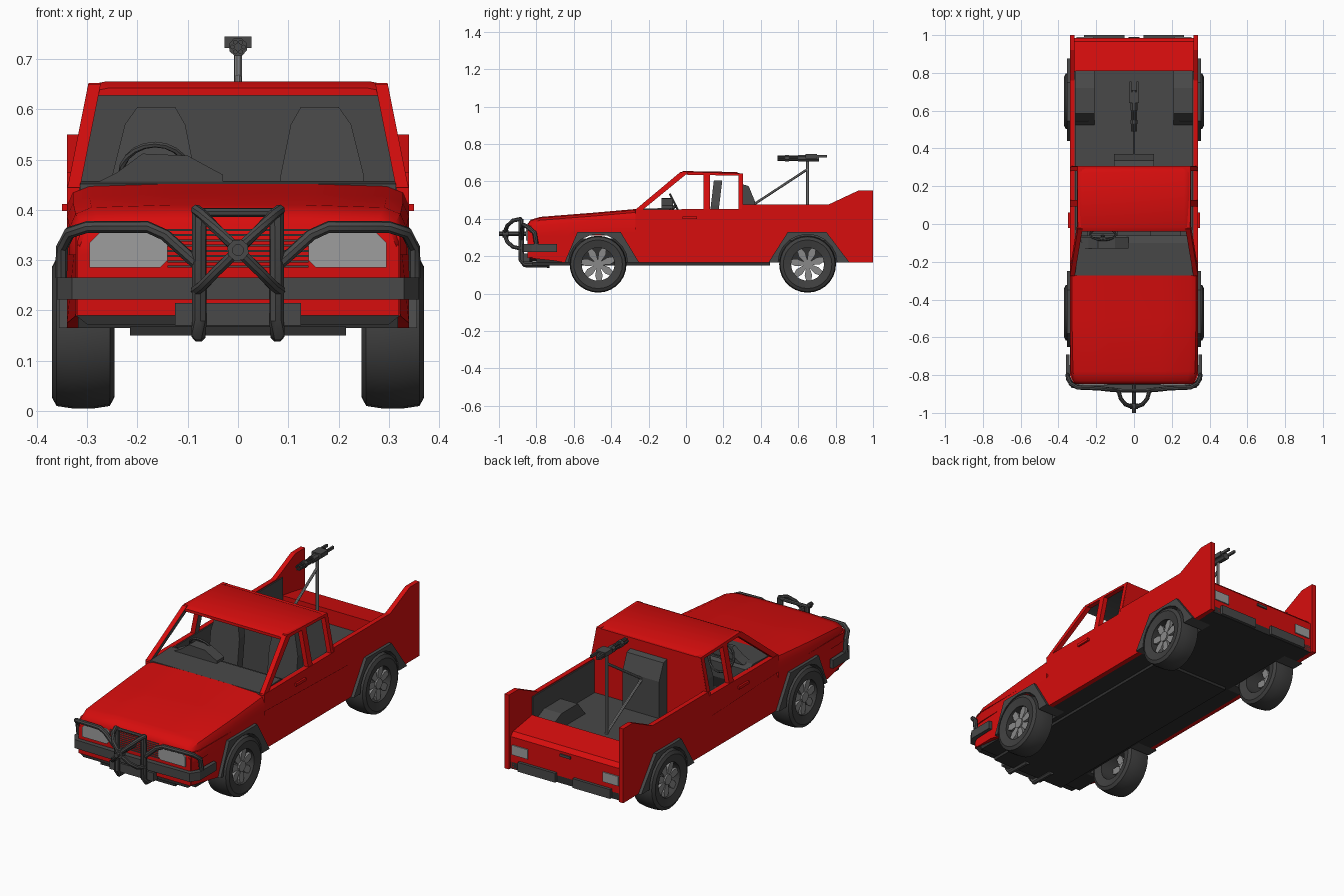
import bpy, bmesh, math
from mathutils import Vector

if "Cube" in bpy.data.objects:
    bpy.data.objects.remove(bpy.data.objects["Cube"])


def material(name, r, g, b):
    m = bpy.data.materials.new(name)
    m.diffuse_color = (r, g, b, 1)
    m.use_nodes = True
    m.node_tree.nodes["Principled BSDF"].inputs["Base Color"].default_value = m.diffuse_color
    return m


RED = material("red_paint", 0.68, 0.004, 0.004)
DARK = material("dark_grey_trim", 0.065, 0.065, 0.065)
TIRE = material("tire_rubber", 0.05, 0.05, 0.05)
UNDER = material("black_underbody", 0.028, 0.028, 0.028)
LAMP = material("lamp_grey", 0.34, 0.34, 0.34)
METAL = material("metal_grey", 0.25, 0.25, 0.25)


def finish(name, bm, mats, mirror=False, smooth=False, rule=None):
    """Turn a bmesh into an object; rule(normal) picks faces for the second material."""
    bmesh.ops.recalc_face_normals(bm, faces=bm.faces)
    bm.normal_update()
    me = bpy.data.meshes.new(name)
    for m in (mats if isinstance(mats, tuple) else (mats,)):
        me.materials.append(m)
    if rule:
        for f in bm.faces:
            f.material_index = 1 if rule(f.normal) else 0
    bm.to_mesh(me)
    bm.free()
    ob = bpy.data.objects.new(name, me)
    bpy.context.collection.objects.link(ob)
    if smooth:
        bpy.ops.object.select_all(action='DESELECT')
        ob.select_set(True)
        bpy.context.view_layer.objects.active = ob
        bpy.ops.object.shade_smooth_by_angle(angle=math.radians(40))
    if mirror:
        ob.modifiers.new("mirror", 'MIRROR').use_mirror_merge = False
    return ob


def loft(name, sections, mats, cyclic=False, **kw):
    """Skin closed cross-sections, capping the ends unless cyclic."""
    bm = bmesh.new()
    rings = [[bm.verts.new(p) for p in s] for s in sections]
    n = len(rings[0])
    pairs = list(zip(rings, rings[1:])) + ([(rings[-1], rings[0])] if cyclic else [])
    for a, b in pairs:
        for i in range(n):
            j = (i + 1) % n
            bm.faces.new((a[i], a[j], b[j], b[i]))
    if not cyclic:
        bm.faces.new(rings[0])
        bm.faces.new(rings[-1])
    return finish(name, bm, mats, **kw)


def prism(name, poly, axis, lo, hi, mats, **kw):
    place = {'x': lambda p, t: (t, p[0], p[1]),
             'y': lambda p, t: (p[0], t, p[1]),
             'z': lambda p, t: (p[0], p[1], t)}[axis]
    return loft(name, [[place(p, t) for p in poly] for t in (lo, hi)], mats, **kw)


def box(name, x0, x1, y0, y1, z0, z1, mats, **kw):
    return prism(name, [(x0, y0), (x1, y0), (x1, y1), (x0, y1)], 'z', z0, z1, mats, **kw)


def tube(name, pts, r, mat, mirror=False, sides=8):
    pts = [Vector(p) for p in pts]
    rings = []
    for i, p in enumerate(pts):
        d = (pts[min(i + 1, len(pts) - 1)] - pts[max(i - 1, 0)]).normalized()
        u = d.cross(Vector((0.31, 0.17, 0.93))).normalized()
        v = d.cross(u)
        rings.append([p + r * (math.cos(a) * u + math.sin(a) * v)
                      for a in (2 * math.pi * k / sides for k in range(sides))])
    return loft(name, rings, mat, mirror=mirror, smooth=True)


def sym(half):
    """Complete a right-half outline (x, z) to a full one."""
    return half + [(-x, z) for x, z in reversed(half)]


# ---- body sides with wheel cut-outs and raised rear fins
F_ARCH = [(-.65, .165), (-.58, .33), (-.35, .33), (-.25, .165)]
R_ARCH = [(.44, .165), (.545, .33), (.75, .33), (.875, .165)]
side = ([(-.84, .19), (-.70, .175)] + F_ARCH + R_ARCH +
        [(1, .165), (1, .55), (.92, .55), (.76, .475), (.30, .475), (.30, .452),
         (-.27, .45), (-.27, .36), (-.80, .36), (-.84, .36)])
body = prism("body_side", side, 'x', .315, .34, RED, mirror=True)
for v in body.data.vertices:
    if v.co.y < -.82:
        v.co.x -= .018
box("door_handle", .338, .35, -.02, .06, .398, .412, RED, mirror=True)

# ---- hood and front end
hood = []
for y, w, z in ((-.848, .315, .372), (-.83, .325, .395), (-.78, .335, .41),
                (-.5, .34, .432), (-.27, .34, .452)):
    hood.append([(x, y, h) for x, h in sym([(w, .31), (w, z - .045), (w * .965, z - .018),
                                           (w * .87, z - .005), (w * .4, z)])])
loft("hood", hood, RED, smooth=True)
box("front_panel", -.32, .32, -.847, -.78, .19, .33, RED)
for i in range(8):
    z = .285 + i * .0105
    box("grille_slot", -.14, .14, -.852, -.846, z, z + .004, DARK)
prism("headlight", [(.14, .30), (.155, .285), (.295, .285), (.295, .335), (.27, .36), (.155, .36),
                    (.14, .345)], 'y', -.856, -.847, LAMP, mirror=True)
prism("chin", sym([(.325, .192), (.30, .172)]), 'y', -.838, -.65, UNDER)

# ---- underbody
box("underbody", -.24, .24, -.80, .985, .165, .20, UNDER)
for y0, y1 in ((-.80, -.65), (-.25, .44), (.875, .985)):
    box("underbody_edge", .23, .318, y0, y1, .165, .20, UNDER, mirror=True)
box("chassis", -.215, .215, -.82, .45, .15, .168, UNDER)

# ---- cab: side window frames leaning inwards, dark on the inside
def lean(z):
    return .338 - (z - .45) * .2


def inside(n):
    return n.x < -.5


FRAME = {"windshield_pillar": [(-.275, .445), (-.235, .445), (.0, .637), (-.03, .65)],
         "middle_pillar": [(.093, .445), (.128, .445), (.128, .64), (.093, .64)],
         "rear_pillar": [(.28, .445), (.305, .445), (.305, .637), (.28, .637)],
         "window_top_rail": [(-.03, .636), (.305, .63), (.305, .642), (-.02, .652)]}
for name, quad in FRAME.items():
    loft(name, [[(lean(z) - d, y, z) for y, z in quad] for d in (0, .025)], (RED, DARK),
         mirror=True, rule=inside)
roof = []
for y, z, w in ((-.04, .642, .285), (-.015, .655, .29), (.27, .65, .29), (.306, .634, .285)):
    roof.append([(x, y, h) for x, h in sym([(w - .03, z - .014), (w + .01, z - .014),
                                           (w, z - .005), (w - .025, z)])])
loft("roof", roof, (RED, DARK), smooth=True, rule=lambda n: n.z < -.5)
prism("cab_back", sym([(.315, .20), (.335, .45), (.298, .64)]), 'y', .288, .306, (RED, DARK),
      rule=lambda n: n.y < -.5)

# ---- interior
prism("dashboard", [(-.272, .20), (-.272, .452), (-.10, .458), (-.06, .44), (-.06, .36), (-.14, .20)],
      'x', -.314, .314, DARK)
prism("instrument_cowl", [(-.28, .455), (-.24, .475), (-.19, .512), (-.10, .508), (-.03, .47),
                          (-.03, .455)], 'y', -.13, -.07, DARK)
box("cab_floor", -.314, .314, -.2, .29, .20, .215, DARK)
box("door_trim", .308, .314, -.27, .29, .20, .45, DARK, mirror=True)
seat = [(.085, .28), (.085, .47), (.105, .57), (.125, .605), (.20, .605), (.225, .57),
        (.25, .47), (.25, .28)]
loft("seat_back", [[(x, y + (z - .28) * .12, z) for x, z in seat] for y in (.11, .155)], DARK,
     mirror=True)
box("seat_cushion", .085, .25, -.06, .13, .215, .31, DARK, mirror=True)
wheel_pts = []
for k in range(21):
    a = 2 * math.pi * k / 20
    wheel_pts.append((-.165 + .068 * math.cos(a), -.055 - .03 * math.sin(a), .47 + .06 * math.sin(a)))
tube("steering_wheel", wheel_pts, .006, DARK, sides=6)
tube("steering_column", [(-.165, -.055, .47), (-.165, -.11, .43)], .01, DARK)
box("steering_spoke", -.23, -.10, -.06, -.05, .465, .475, DARK)

# ---- cargo bed
box("bed_floor", -.316, .316, .30, .82, .285, .30, DARK)
box("bed_liner", .309, .316, .306, .81, .29, .47, DARK, mirror=True)
prism("wheel_housing", [(.52, .295), (.585, .375), (.72, .375), (.81, .335), (.81, .295)], 'x',
      .21, .312, DARK, mirror=True)
prism("bed_box", [(.30, .30), (.37, .30), (.37, .49), (.335, .575), (.30, .585)], 'x', -.105, .105, DARK)
prism("tailgate", [(.81, .17), (.81, .375), (.965, .35), (.985, .33), (.985, .167)], 'x',
      -.316, .316, RED)
box("tail_lamp", .215, .305, .984, .991, .24, .29, LAMP, mirror=True)
box("rear_bumper_block", .05, .265, .98, 1.0, .167, .215, DARK, mirror=True)
box("tailgate_latch", -.03, .03, .984, .991, .305, .318, DARK)

# ---- wheels and flares
def wheel(cy):
    cx, cz = .308, .157
    tyre = [(.088, -.052), (.13, -.062), (.147, -.053), (.152, -.02), (.152, .02), (.147, .053),
            (.13, .062), (.088, .052)]
    rings = []
    for k in range(28):
        a = 2 * math.pi * k / 28
        rings.append([(cx + x, cy + r * math.cos(a), cz + r * math.sin(a)) for r, x in tyre])
    loft("tire", rings, TIRE, cyclic=True, mirror=True, smooth=True)
    hub = [(cy + .027 * math.cos(k * math.pi / 5), cz + .027 * math.sin(k * math.pi / 5))
           for k in range(10)]
    prism("wheel_hub", hub, 'x', .32, .355, METAL, mirror=True)
    for k in range(7):
        a = 2 * math.pi * k / 7 + .3
        c, s = math.cos(a), math.sin(a)
        blade = [(cy + r * c - t * s, cz + r * s + t * c)
                 for r, t in ((.02, -.01), (.06, -.02), (.092, -.012), (.092, .012), (.06, .02), (.02, .01))]
        prism("wheel_spoke", blade, 'x', .33, .347, METAL, mirror=True)


for cy, arch in ((-.47, F_ARCH), (.65, R_ARCH)):
    wheel(cy)
    arc = [(cy + .158 * math.cos(math.pi * k / 10), .165 + .152 * math.sin(math.pi * k / 10))
           for k in range(11)]
    prism("wheel_flare", arch + arc, 'x', .24, .356, DARK, mirror=True)
    box("wheel_well_wall", .228, .24, arch[0][0], arch[-1][0], .165, .295, UNDER, mirror=True)

# ---- front bumper and bull bar
prism("front_bumper", [(0, -.875), (.33, -.868), (.36, -.825), (.36, -.69), (.342, -.69),
                       (.338, -.81), (.32, -.845), (0, -.845)], 'z', .222, .266, DARK, mirror=True)
box("bumper_plate", -.125, .125, -.872, -.82, .17, .215, DARK)
tube("bull_bar_post", [(.077, -.882, .40), (.077, -.882, .18), (.078, -.865, .155), (.078, -.73, .152)],
     .015, DARK, mirror=True)
tube("bull_bar_top", [(-.08, -.882, .395), (.08, -.882, .395)], .009, DARK)
tube("headlight_guard", [(.085, -.88, .295), (.145, -.875, .35), (.18, -.87, .366), (.30, -.865, .366),
                         (.335, -.845, .355), (.35, -.81, .325), (.352, -.80, .265)], .012, DARK, mirror=True)
for name, dz in (("upper_claw", .08), ("lower_claw", -.08)):
    tube(name, [(.083, -.88, .32 + dz), (.07, -.925, .32 + dz * .88), (.045, -.955, .32 + dz * .55),
                (.0, -.972, .32)], .011, DARK, mirror=True)
tube("ram_core", [(0, -.95, .32), (0, -.98, .32)], .022, DARK)
tube("ram_tip", [(0, -.975, .32), (0, -1.0, .32)], .012, DARK)
tube("ram_shaft", [(0, -.84, .32), (0, -.96, .32)], .012, DARK)

# ---- mounted gun on its stand
tube("gun_mast", [(0, .65, .30), (0, .65, .715)], .008, METAL)
tube("upper_strut", [(0, .65, .665), (0, .36, .475)], .007, METAL)
tube("lower_strut", [(0, .36, .475), (0, .65, .305)], .007, METAL)
for k in range(6):
    a = math.pi * k / 3
    x, z = .011 * math.cos(a), .724 + .011 * math.sin(a)
    tube("gun_barrel", [(x, .49, z), (x, .61, z)], .005, DARK, sides=6)
tube("barrel_clamp", [(0, .53, .724), (0, .55, .724)], .019, DARK)
tube("gun_body", [(0, .60, .724), (0, .71, .724)], .019, DARK)
box("gun_top", -.027, .027, .64, .70, .722, .745, DARK)
for x in (-.018, .018):
    box("gun_grip", x - .005, x + .005, .69, .755, .728, .742, DARK)
